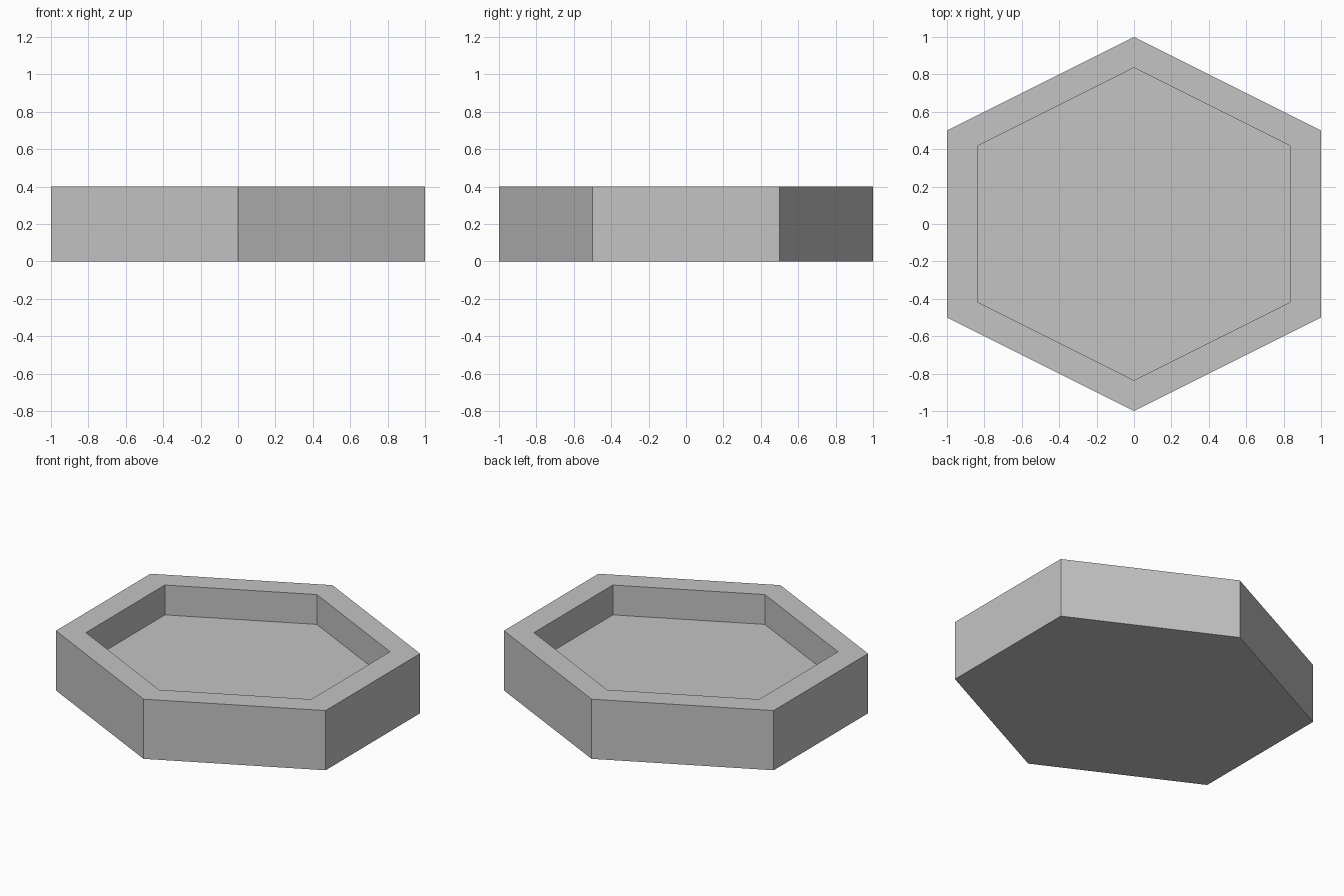
import bpy
import bmesh

cube = bpy.data.objects.get("Cube")
if cube:
    bpy.data.objects.remove(cube, do_unlink=True)

HEIGHT = 0.4
FLOOR = 0.2
RIM_SCALE = 0.835
OUTLINE = [(0, -1), (1, -0.5), (1, 0.5), (0, 1), (-1, 0.5), (-1, -0.5)]

# Plain grey material
grey = bpy.data.materials.new("light grey")
grey.use_nodes = True
colour = (0.55, 0.55, 0.55, 1)
grey.diffuse_color = colour
grey.node_tree.nodes["Principled BSDF"].inputs["Base Color"].default_value = colour

bm = bmesh.new()


def ring(scale, z):
    return [bm.verts.new((x * scale, y * scale, z)) for x, y in OUTLINE]


def bridge(lower, upper):
    for i in range(len(lower)):
        j = (i + 1) % len(lower)
        bm.faces.new((lower[i], lower[j], upper[j], upper[i]))


# Hexagonal tray: outer wall, flat rim, inner wall
rings = [ring(1, 0), ring(1, HEIGHT), ring(RIM_SCALE, HEIGHT), ring(RIM_SCALE, FLOOR)]
for lower, upper in zip(rings, rings[1:]):
    bridge(lower, upper)

# Underside and recessed floor
bm.faces.new(rings[0][::-1])
bm.faces.new(rings[-1])
bmesh.ops.recalc_face_normals(bm, faces=bm.faces[:])

mesh = bpy.data.meshes.new("hexagonal_tray")
bm.to_mesh(mesh)
bm.free()
mesh.materials.append(grey)
tray = bpy.data.objects.new("hexagonal_tray", mesh)
bpy.context.collection.objects.link(tray)
